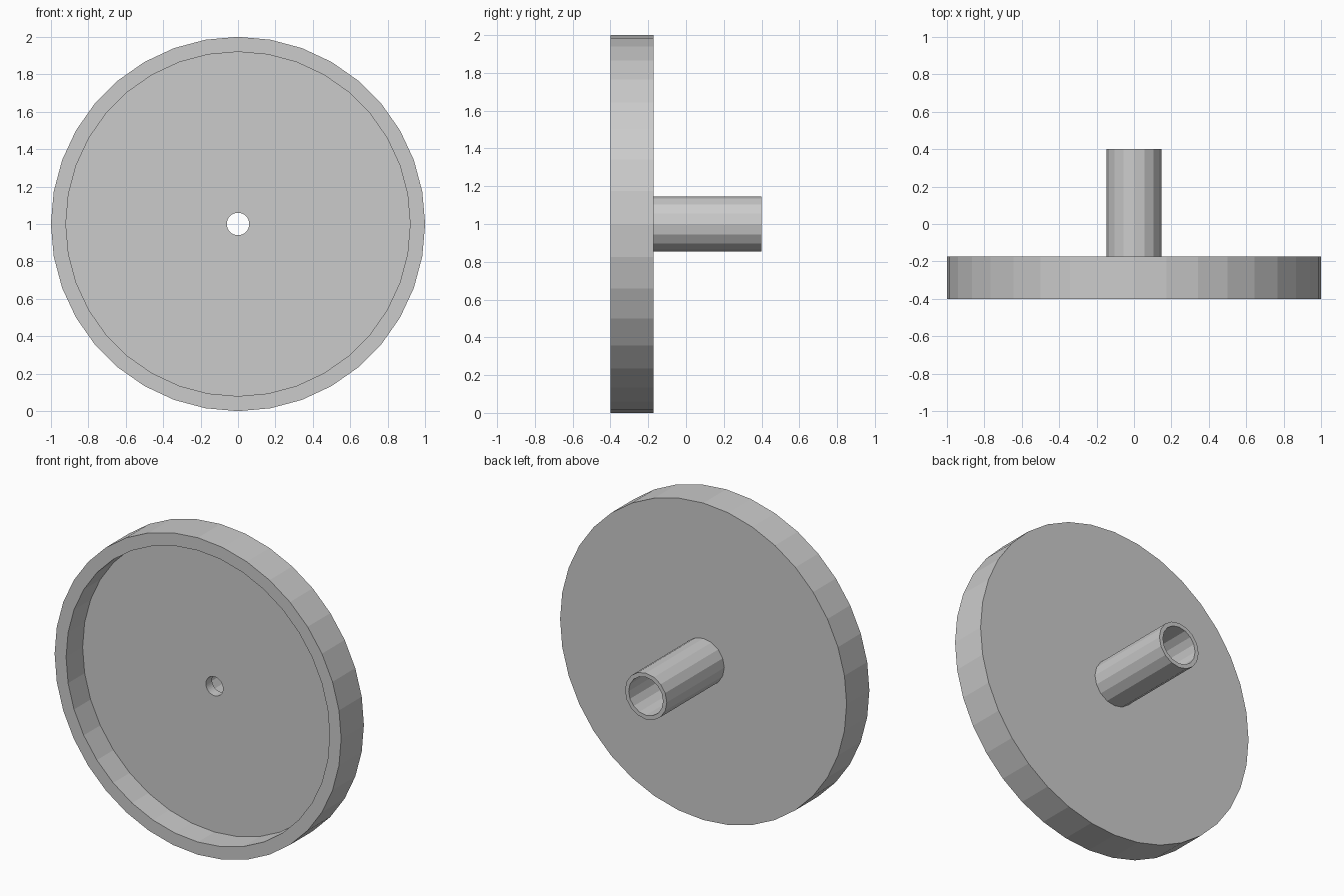
import bpy
import bmesh
import math

cube = bpy.data.objects.get("Cube")
if cube:
    bpy.data.objects.remove(cube, do_unlink=True)

# Single grey finish
grey = bpy.data.materials.new("plain_grey")
grey.use_nodes = True
colour = (0.6, 0.6, 0.6, 1)
grey.diffuse_color = colour
grey.node_tree.nodes["Principled BSDF"].inputs["Base Color"].default_value = colour

CENTRE_Z = 1.0


def lathe(name, profile, sides, closed=True):
    """Revolve (radius, y) points about the horizontal axle."""
    bm = bmesh.new()
    rings = []
    for r, y in profile:
        ring = []
        for i in range(sides):
            a = math.tau * i / sides
            ring.append(bm.verts.new((r * math.cos(a), y, CENTRE_Z + r * math.sin(a))))
        rings.append(ring)
    pairs = list(zip(rings, rings[1:]))
    if closed:
        pairs.append((rings[-1], rings[0]))
    for a, b in pairs:
        for i in range(sides):
            j = (i + 1) % sides
            bm.faces.new((a[i], a[j], b[j], b[i]))
    mesh = bpy.data.meshes.new(name)
    bm.to_mesh(mesh)
    bm.free()
    mesh.materials.append(grey)
    obj = bpy.data.objects.new(name, mesh)
    bpy.context.collection.objects.link(obj)
    return obj


FRONT, FLOOR, BACK, END = -0.4, -0.235, -0.173, 0.4
HOLE = 0.06

# Dished disc with a raised rim and a central hole
lathe("dished_disc", [(HOLE, FLOOR), (0.92, FLOOR), (0.92, FRONT),
                      (1.0, FRONT), (1.0, BACK), (HOLE, BACK)], 36)

# Hollow shaft, open at the far end
lathe("hollow_shaft", [(0.146, BACK), (0.146, END),
                       (0.12, END), (0.12, BACK)], 16, closed=False)
